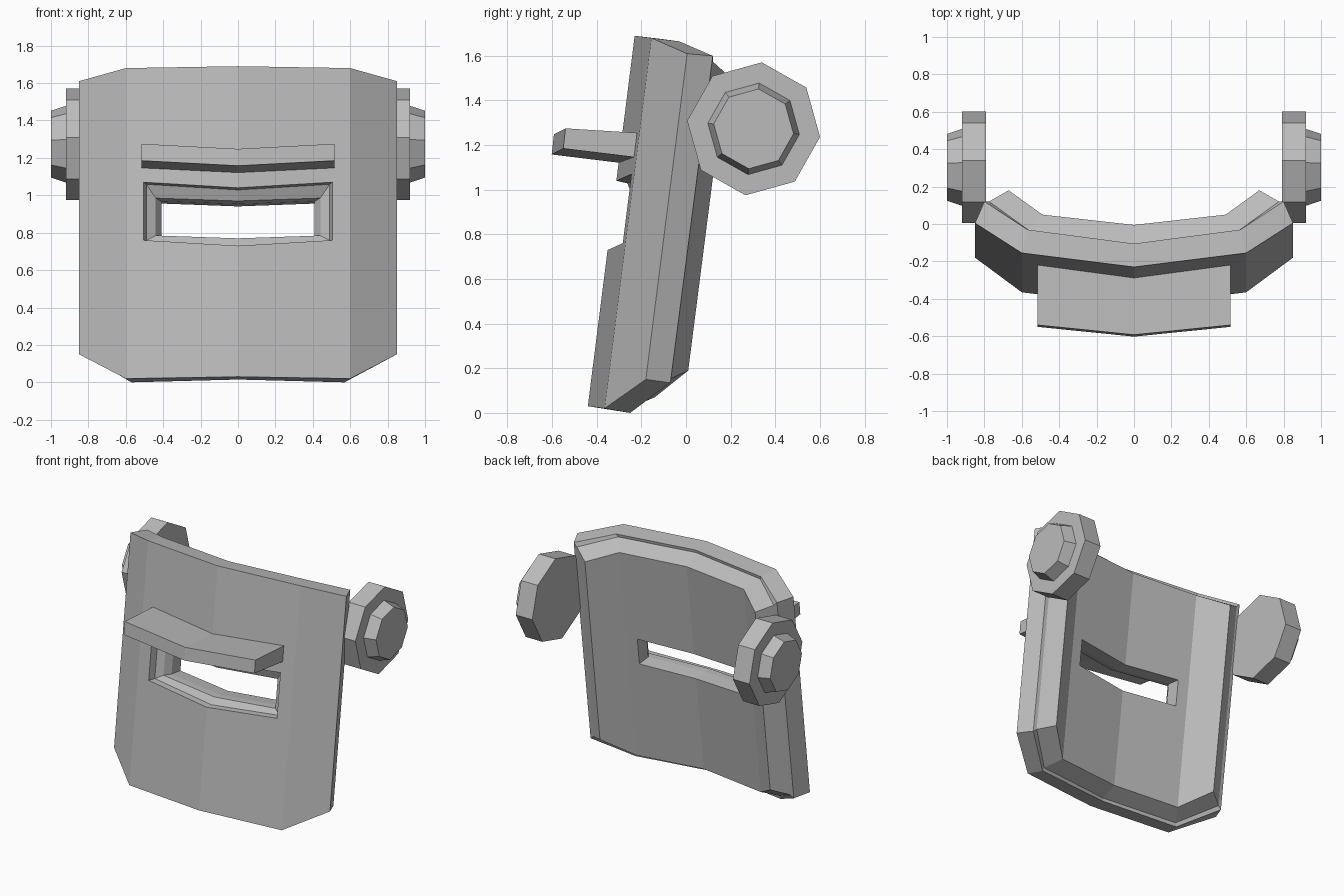
import bpy, bmesh, math
from mathutils import Vector

cube = bpy.data.objects.get("Cube")
if cube:
    bpy.data.objects.remove(cube, do_unlink=True)

grey = bpy.data.materials.new("plain grey")
grey.use_nodes = True
COLOUR = (0.5, 0.5, 0.5, 1)
grey.diffuse_color = COLOUR
grey.node_tree.nodes["Principled BSDF"].inputs["Base Color"].default_value = COLOUR


def loft(name, loops, cap):
    """Skin closed loops of equal length; cap fills the first and last."""
    bm = bmesh.new()
    rings = [[bm.verts.new(p) for p in loop] for loop in loops]
    n = len(rings[0])
    for a, b in zip(rings, rings[1:]):
        for i in range(n):
            j = (i + 1) % n
            bm.faces.new((a[i], a[j], b[j], b[i]))
    for ring in (rings[0], rings[-1]):
        if cap == "strips":
            for i in range(n // 2 - 1):
                bm.faces.new((ring[i], ring[i + 1], ring[n - 2 - i], ring[n - 1 - i]))
        else:
            bm.faces.new(ring)
    bmesh.ops.recalc_face_normals(bm, faces=bm.faces)
    mesh = bpy.data.meshes.new(name)
    bm.to_mesh(mesh)
    bm.free()
    obj = bpy.data.objects.new(name, mesh)
    bpy.context.collection.objects.link(obj)
    mesh.materials.append(grey)
    return obj


def mirrored(top, bottom):
    """Full ring from half rows that run from the middle outwards."""
    def row(half):
        return [(-x, y, z) for x, y, z in half[:0:-1]] + list(half)
    return row(top) + row(bottom)[::-1]


# Face plate: front outline, rear corner, small step, raised back
plate = loft("face_plate", [
    mirrored([(0, -.23, 1.69), (.6, -.155, 1.68), (.85, .005, 1.61)],
             [(0, -.44, .03), (.6, -.365, .02), (.85, -.18, .15)]),
    mirrored([(0, -.105, 1.675), (.57, -.03, 1.665), (.8, .12, 1.6)],
             [(0, -.32, .015), (.57, -.25, 0), (.8, -.07, .135)]),
    mirrored([(0, -.11, 1.655), (.56, -.035, 1.645), (.775, .12, 1.575)],
             [(0, -.315, .035), (.56, -.245, .025), (.775, -.065, .155)]),
    mirrored([(0, -.005, 1.595), (.49, .05, 1.585), (.67, .18, 1.52)],
             [(0, -.2, .08), (.49, -.14, .07), (.67, .01, .19)]),
], "strips")


# Stepped eye slot, following the bend of the plate
def slot_loop(w, low, high, depth, sag):
    def point(x, z):
        z -= 0 if x else sag
        y = -.444 + .127 * z + .125 * x
        return (x, y + depth, z - .127 * depth)
    return mirrored([point(0, high), point(w, high)], [point(0, low), point(w, low)])


cutter = loft("slot_cutter", [
    slot_loop(.51, .76, 1.07, -.15, .03),
    slot_loop(.505, .76, 1.07, 0, .03),
    slot_loop(.49, .765, 1.065, .05, .03),
    slot_loop(.44, .795, .995, .08, .015),
    slot_loop(.41, .8, .985, .13, .015),
    slot_loop(.41, .8, .985, .4, .015),
], "strips")
cutter.hide_render = True
cut = plate.modifiers.new("eye_slot", "BOOLEAN")
cut.operation = "DIFFERENCE"
cut.solver = "EXACT"
cut.object = cutter
bpy.context.view_layer.update()
cut_mesh = bpy.data.meshes.new_from_object(plate.evaluated_get(bpy.context.evaluated_depsgraph_get()))
plate.modifiers.clear()
plate.data = cut_mesh
bpy.data.objects.remove(cutter, do_unlink=True)

# Brow visor above the slot, bent along the middle
side = [(-.14, 1.25), (-.54, 1.275), (-.55, 1.185), (-.14, 1.135)]
middle = [(y - .052, z - .027) for y, z in side]
loft("brow_visor", [[(x, y, z) for y, z in profile]
                    for x, profile in ((-.515, side), (0, middle), (.515, side))], "ngon")


# Octagonal side pivots, each a disc with a tapered knob
def octagon(x, radius):
    angles = [math.radians(83 + 45 * i) for i in range(8)]
    return [(x, .303 + radius * math.cos(a), 1.273 + radius * math.sin(a)) for a in angles]


for label, s in (("left", 1), ("right", -1)):
    loft(label + "_pivot_disc", [octagon(s * .79, .3), octagon(s * .92, .3)], "ngon")
    loft(label + "_pivot_knob", [octagon(s * .91, .21), octagon(s * 1.0, .18)], "ngon")
